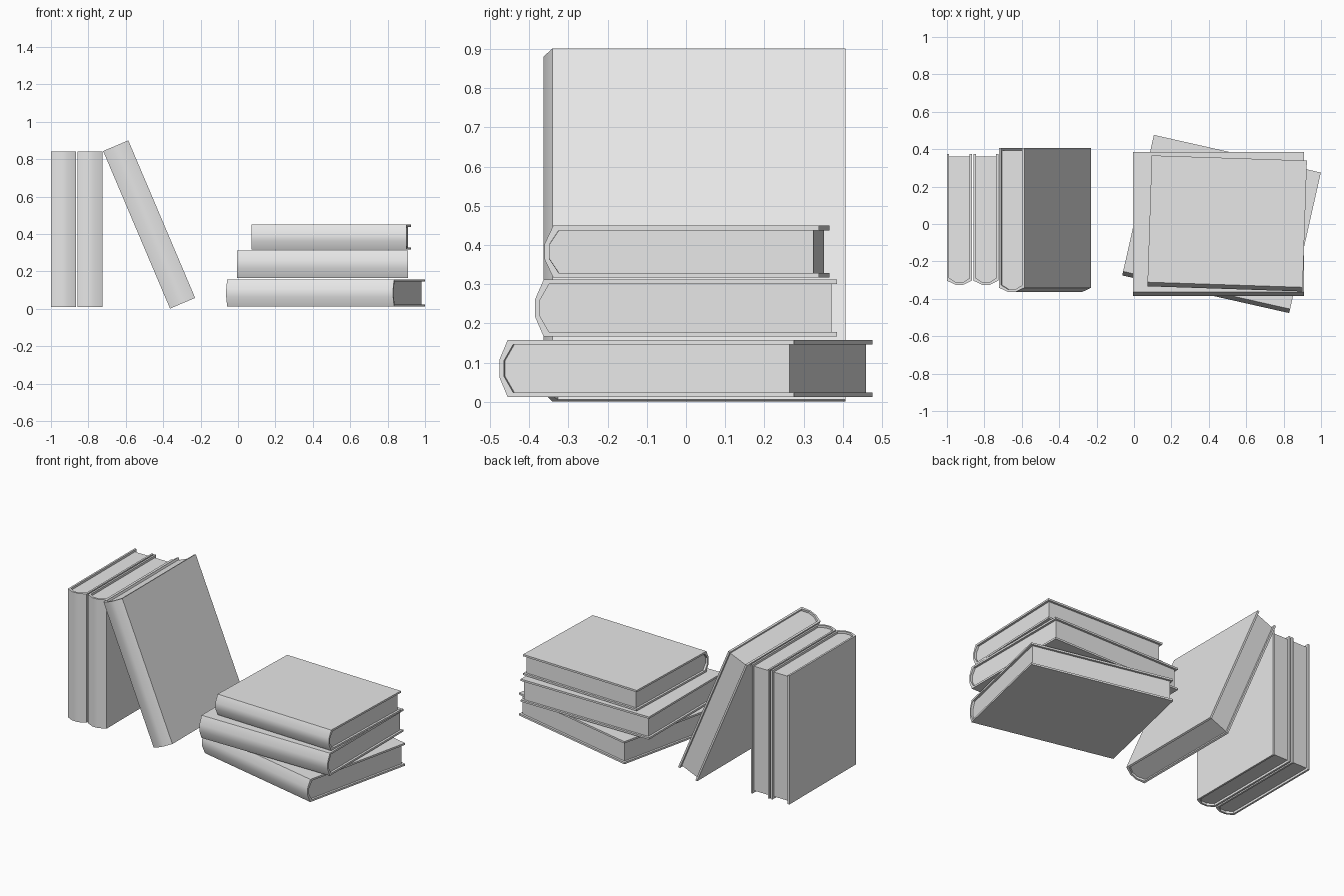
import bpy
import bmesh
from math import radians

cube = bpy.data.objects.get("Cube")
if cube:
    bpy.data.objects.remove(cube, do_unlink=True)

GREY = (0.8, 0.8, 0.8, 1.0)
grey = bpy.data.materials.new("plain grey")
grey.use_nodes = True
grey.diffuse_color = GREY
grey.node_tree.nodes["Principled BSDF"].inputs["Base Color"].default_value = GREY

BOARD = 0.012   # cover thickness
INSET = 0.014   # how far the pages sit inside the cover
BULGE = 0.022   # depth of the spine curve


def finish(name, bm, place):
    """Turn a bmesh into a placed, shaded object."""
    bmesh.ops.recalc_face_normals(bm, faces=bm.faces)
    mesh = bpy.data.meshes.new(name)
    bm.to_mesh(mesh)
    bm.free()
    mesh.materials.append(grey)
    obj = bpy.data.objects.new(name, mesh)
    bpy.context.collection.objects.link(obj)
    obj.location, obj.rotation_euler = place
    bpy.ops.object.select_all(action="DESELECT")
    obj.select_set(True)
    bpy.context.view_layer.objects.active = obj
    bpy.ops.object.shade_smooth_by_angle(angle=radians(30))


def extrude_up(bm, height):
    """Extrude the flat section along z, centred on zero."""
    result = bmesh.ops.extrude_face_region(bm, geom=bm.faces[:], use_keep_orig=True)
    top = [g for g in result["geom"] if isinstance(g, bmesh.types.BMVert)]
    bmesh.ops.translate(bm, verts=bm.verts, vec=(0, 0, -height / 2))
    bmesh.ops.translate(bm, verts=top, vec=(0, 0, height))


def section(half, fore, spine, bulge, flat):
    """Open outline: fore edge, around the faceted spine, back to fore edge."""
    side = [(-half, fore), (-half, spine + bulge), (-flat, spine)]
    return side + [(-x, y) for x, y in reversed(side)]


def book(name, size, location, lean=0.0, turn=0.0):
    thick, depth, height = size
    place = (location, (0, radians(lean), radians(turn)))
    half, fore, flat = thick / 2, depth / 2, thick * 0.15
    outer = section(half, fore, -fore, BULGE, flat)
    inner = section(half - BOARD, fore, -fore + BOARD, BULGE + 0.002, flat * 0.9)

    # Cover: two boards joined by the spine
    bm = bmesh.new()
    rows = [[bm.verts.new((x, y, 0)) for x, y in line] for line in (outer, inner)]
    for i in range(len(outer) - 1):
        bm.faces.new((rows[0][i], rows[0][i + 1], rows[1][i + 1], rows[1][i]))
    extrude_up(bm, height)
    finish(name + "_cover", bm, place)

    # Page block, set back from the cover edges
    bm = bmesh.new()
    pages = section(half - BOARD, fore - INSET, -fore + BOARD, BULGE + 0.002, flat * 0.9)
    bm.faces.new([bm.verts.new((x, y, 0)) for x, y in pages])
    extrude_up(bm, height - 2 * INSET)
    finish(name + "_pages", bm, place)


SMALL = (0.133, 0.70, 0.83)
LARGE = (0.146, 0.77, 0.915)

# Standing pair and the book leaning on them
book("left_standing_book", SMALL, (-0.9335, 0.025, 0.425))
book("right_standing_book", SMALL, (-0.7915, 0.025, 0.425))
book("leaning_book", LARGE, (-0.475, 0.022, 0.451), lean=-23)

# Stack of lying books
book("bottom_book", LARGE, (0.468, 0.0, 0.085), lean=90, turn=-12.7)
book("middle_book", LARGE, (0.452, 0.0, 0.239), lean=90)
book("top_book", SMALL, (0.498, 0.003, 0.383), lean=90, turn=-1.9)
